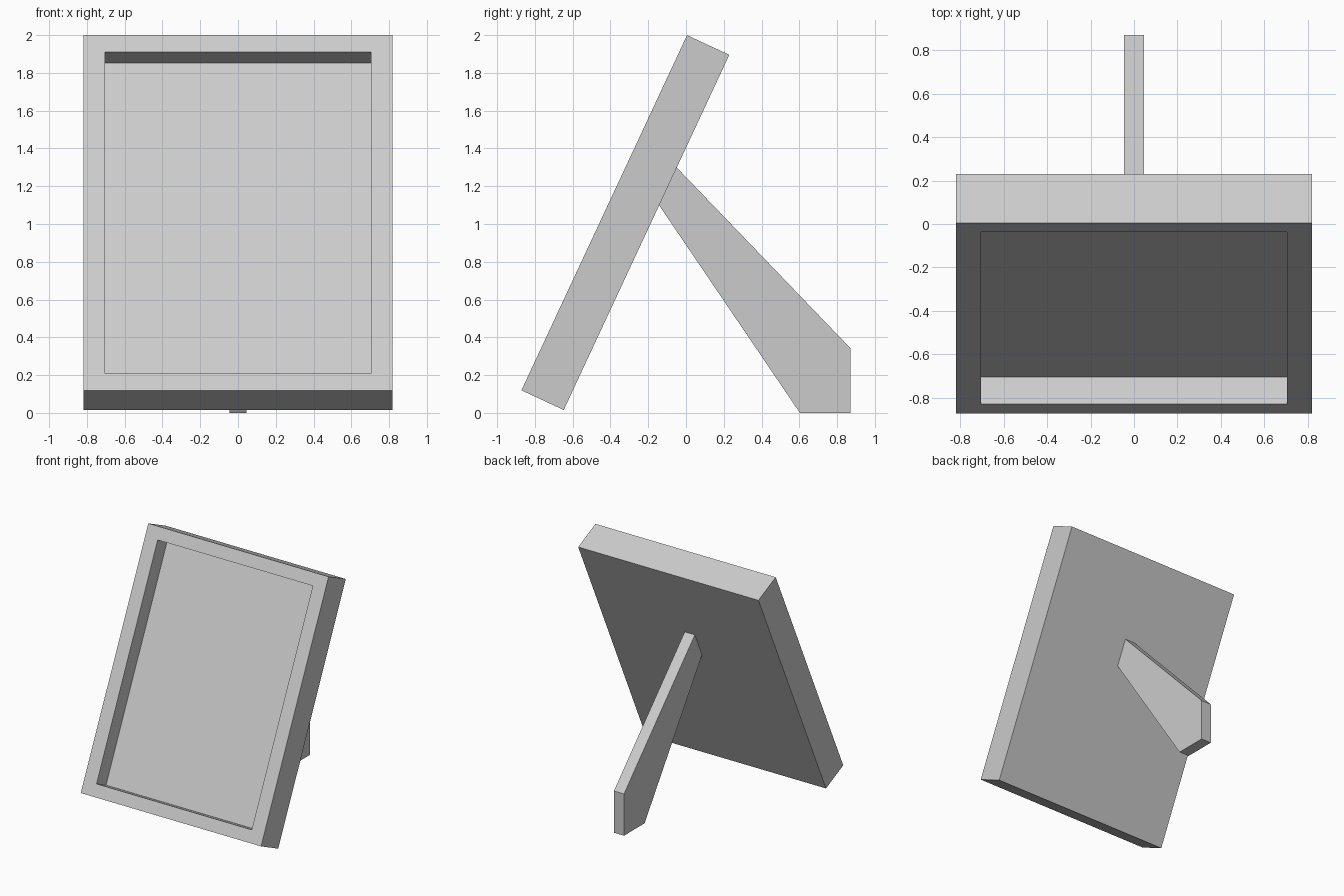
import bpy, bmesh, math
from mathutils import Matrix

if "Cube" in bpy.data.objects:
    bpy.data.objects.remove(bpy.data.objects["Cube"])


def finish(name, bm):
    bmesh.ops.recalc_face_normals(bm, faces=bm.faces)
    mesh = bpy.data.meshes.new(name)
    bm.to_mesh(mesh)
    bm.free()
    obj = bpy.data.objects.new(name, mesh)
    bpy.context.collection.objects.link(obj)
    return obj


# Picture frame: a slab with a recessed front panel, leaning back 25 degrees
W, T, H = 1.638, 0.247, 2.0745
RECESS_HALF_WIDTH, RIM, DEPTH = 0.705, 0.099, 0.137
bm = bmesh.new()
bmesh.ops.create_cube(bm, size=1, matrix=Matrix.Diagonal((W, T, H, 1)))
bm.normal_update()
front = min(bm.faces, key=lambda f: f.calc_center_median().y)
bmesh.ops.inset_region(bm, faces=[front], thickness=RIM, use_even_offset=True)
for v in front.verts:
    v.co.x = math.copysign(RECESS_HALF_WIDTH, v.co.x)
panel = bmesh.ops.extrude_discrete_faces(bm, faces=[front])["faces"][0]
for v in panel.verts:
    v.co.y += DEPTH
frame = finish("picture_frame", bm)
frame.location = (0, -0.321, 1.0075)
frame.rotation_euler.x = math.radians(-25)

# Back leg: flat side profile extruded across x
profile = [(-0.05, 1.30), (-0.143, 1.10), (0.603, 0), (0.87, 0), (0.87, 0.343)]
HALF = 0.046
bm = bmesh.new()
side = bm.faces.new([bm.verts.new((-HALF, y, z)) for y, z in profile])
ext = bmesh.ops.extrude_face_region(bm, geom=[side])["geom"]
bmesh.ops.translate(bm, vec=(2 * HALF, 0, 0),
                    verts=[g for g in ext if isinstance(g, bmesh.types.BMVert)])
finish("back_leg", bm)
